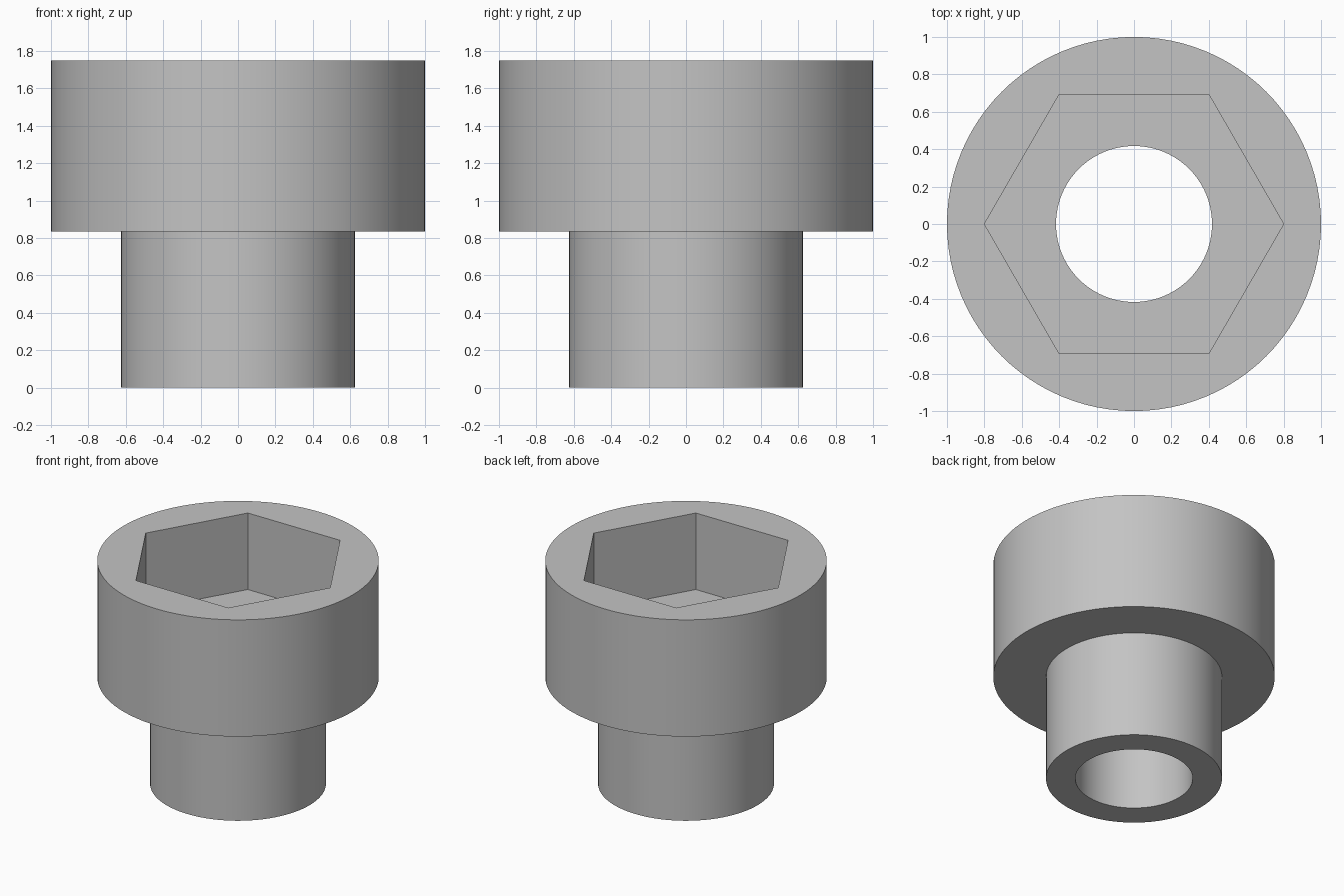
import bpy
import bmesh
from math import cos, sin, pi

cube = bpy.data.objects.get("Cube")
if cube:
    bpy.data.objects.remove(cube, do_unlink=True)

SIDES = 96  # a multiple of 6, so the hexagon corners fall on ring points

steel = bpy.data.materials.new("grey steel")
steel.use_nodes = True
GREY = (0.55, 0.55, 0.55, 1)
steel.diffuse_color = GREY
steel.node_tree.nodes["Principled BSDF"].inputs["Base Color"].default_value = GREY


def ring(bm, radius, z, hexagonal=False):
    """Ring of points on a circle, or along a hexagon with corners on x."""
    verts = []
    for i in range(SIDES):
        a = 2 * pi * i / SIDES
        r = radius
        if hexagonal:
            r *= cos(pi / 6) / cos(a % (pi / 3) - pi / 6)
        verts.append(bm.verts.new((r * cos(a), r * sin(a), z)))
    return verts


# Closed section: stem outside, head outside, hexagonal socket, through bore
section = [
    (0.625, 0.0, False),
    (0.625, 0.835, False),
    (1.0, 0.835, False),
    (1.0, 1.75, False),
    (0.8, 1.75, True),
    (0.8, 1.15, True),
    (0.417, 1.15, False),
    (0.417, 0.0, False),
]
bm = bmesh.new()
rings = [ring(bm, *point) for point in section]
for lower, upper in zip(rings, rings[1:] + rings[:1]):
    for i in range(SIDES):
        j = (i + 1) % SIDES
        bm.faces.new((lower[i], lower[j], upper[j], upper[i]))
bmesh.ops.recalc_face_normals(bm, faces=bm.faces)

mesh = bpy.data.meshes.new("hex_socket_adapter")
bm.to_mesh(mesh)
bm.free()
mesh.materials.append(steel)
adapter = bpy.data.objects.new("hex_socket_adapter", mesh)
bpy.context.collection.objects.link(adapter)

# Smooth walls, sharp rims and socket corners
bpy.ops.object.select_all(action='DESELECT')
adapter.select_set(True)
bpy.context.view_layer.objects.active = adapter
bpy.ops.object.shade_smooth_by_angle(angle=pi / 6)
